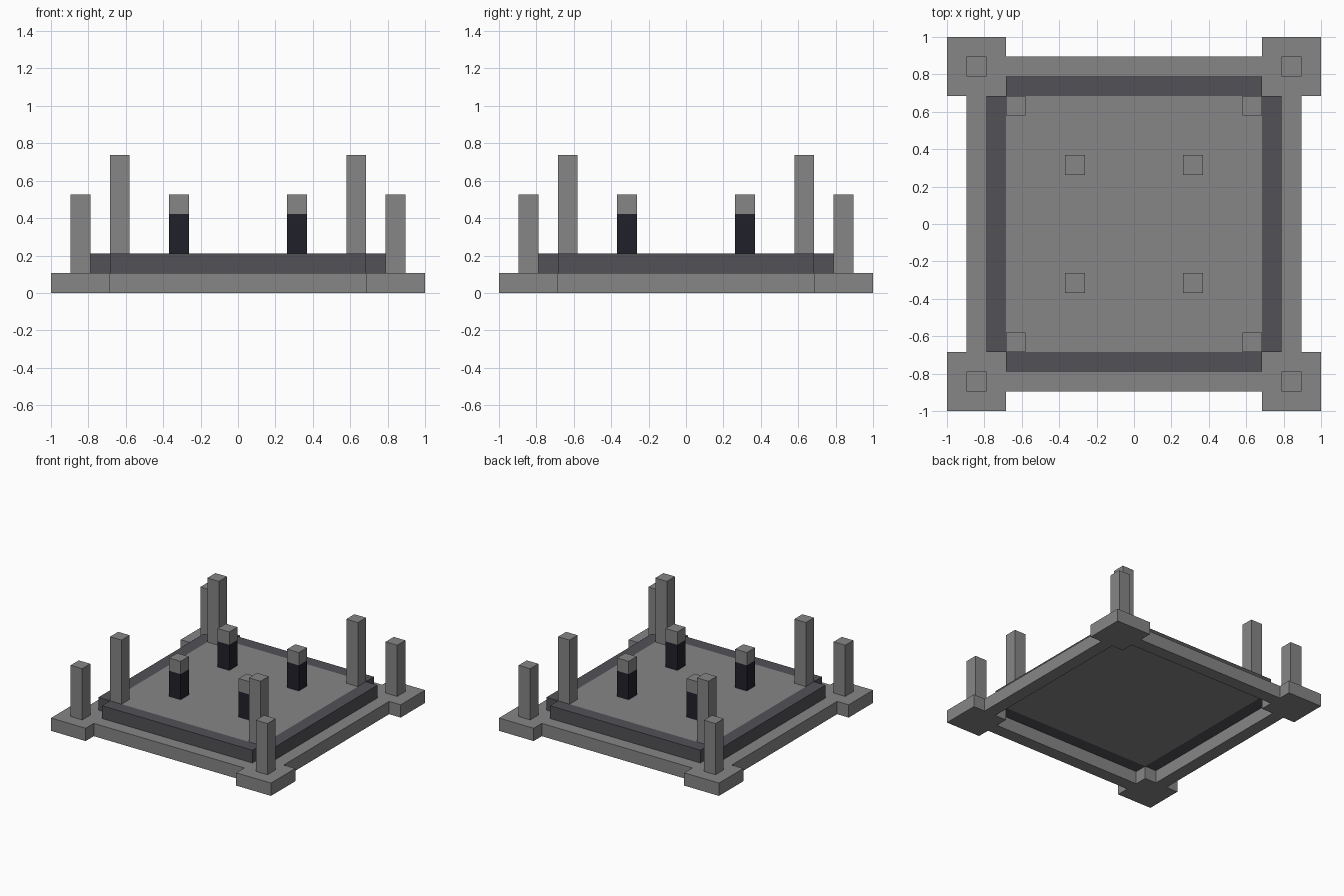
import bpy
import bmesh
from mathutils import Matrix, Vector

cube = bpy.data.objects.get("Cube")
if cube:
    bpy.data.objects.remove(cube, do_unlink=True)

U = 2 / 19  # one block; the model is 19 blocks wide


def material(name, color):
    mat = bpy.data.materials.new(name)
    mat.use_nodes = True
    mat.diffuse_color = (*color, 1)
    mat.node_tree.nodes["Principled BSDF"].inputs["Base Color"].default_value = (*color, 1)
    return mat


STONE = material("grey stone", (0.24, 0.24, 0.24))
TRIM = material("dark grey trim", (0.084, 0.082, 0.092))
DARK = material("near black", (0.0145, 0.0145, 0.024))


def box(name, low, high, mat):
    """Flat-sided box between two corners, given in blocks."""
    low, high = Vector(low) * U, Vector(high) * U
    bm = bmesh.new()
    bmesh.ops.create_cube(bm, size=1, matrix=Matrix.Translation((low + high) / 2)
                          @ Matrix.Diagonal((*(high - low), 1)))
    mesh = bpy.data.meshes.new(name)
    bm.to_mesh(mesh)
    bm.free()
    mesh.materials.append(mat)
    obj = bpy.data.objects.new(name, mesh)
    bpy.context.collection.objects.link(obj)
    return obj


def four_corners(name, inner, outer, bottom, top, mat):
    """Square column repeated in all four corners."""
    for sx, side in ((-1, "right"), (1, "left")):
        for sy, end in ((-1, "front"), (1, "back")):
            xs = sorted((sx * inner, sx * outer))
            ys = sorted((sy * inner, sy * outer))
            box(f"{name}_{end}_{side}", (xs[0], ys[0], bottom), (xs[1], ys[1], top), mat)


def four_sides(name, half, inner, outer, bottom, top, mat):
    """Straight bar repeated along all four sides."""
    for s, end, side in ((-1, "front", "right"), (1, "back", "left")):
        near, far = sorted((s * inner, s * outer))
        box(f"{name}_{end}", (-half, near, bottom), (half, far, top), mat)
        box(f"{name}_{side}", (near, -half, bottom), (far, half, top), mat)


# Footing: corner blocks joined by bars, open in the middle
four_corners("corner_block", 6.5, 9.5, 0, 1, STONE)
four_sides("base_bar", 6.5, 7.5, 8.5, 0, 1, STONE)

# Raised platform with dark edging
box("platform", (-6.5, -6.5, 1), (6.5, 6.5, 2), STONE)
four_sides("edge_trim", 6.5, 6.5, 7.5, 1, 2, TRIM)

# Posts on the corner blocks and on the platform corners
four_corners("outer_post", 7.5, 8.5, 1, 5, STONE)
four_corners("tall_post", 5.5, 6.5, 2, 7, STONE)

# Short inner pillars with pale caps
four_corners("pillar", 2.5, 3.5, 2, 4, DARK)
four_corners("pillar_cap", 2.5, 3.5, 4, 5, STONE)
